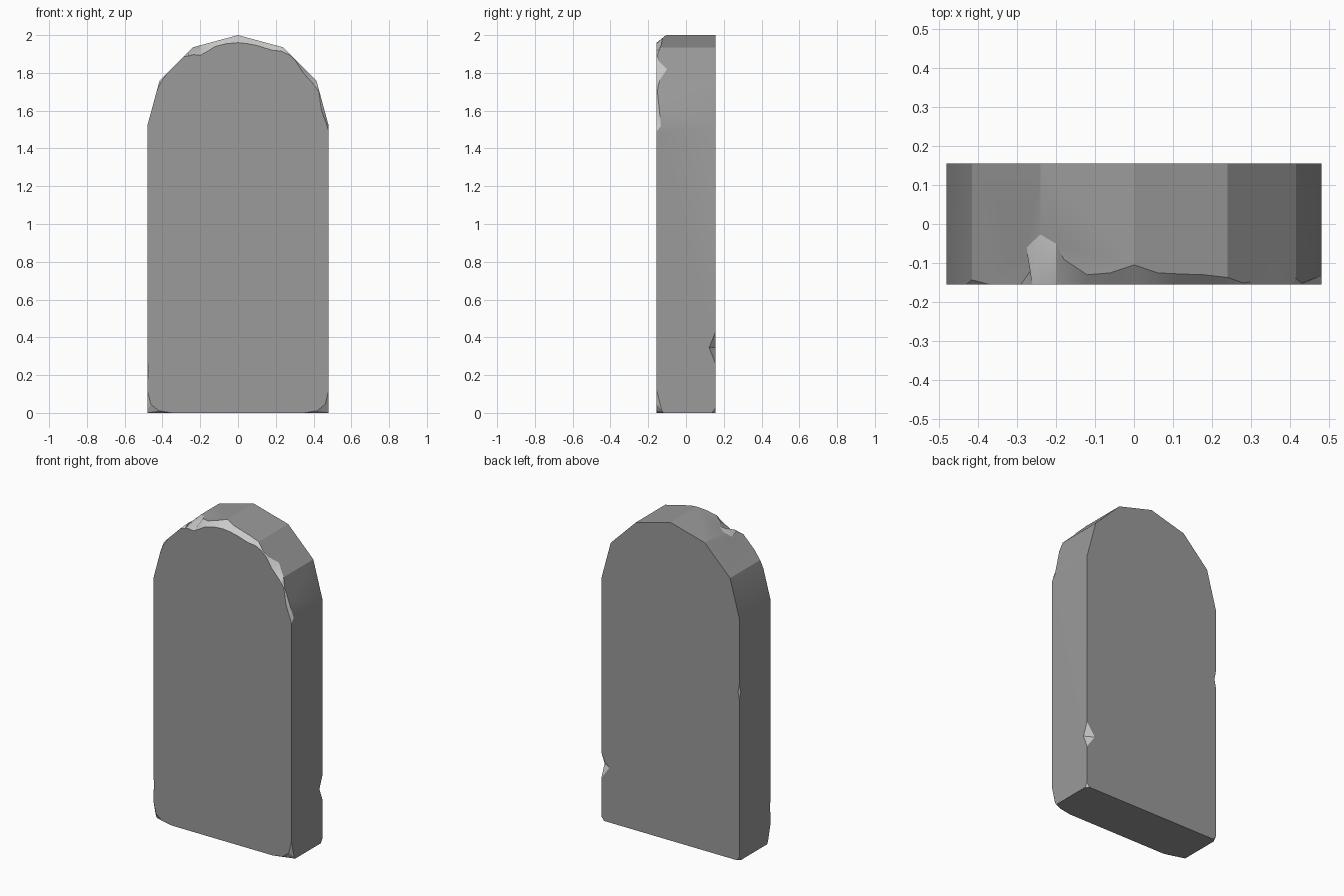
import bpy, bmesh, math
from mathutils import Vector

if "Cube" in bpy.data.objects:
    bpy.data.objects.remove(bpy.data.objects["Cube"])

D = 0.155
# Faceted arch outline, right to left
ARCH = [(0.48, 1.52), (0.415, 1.76), (0.24, 1.935), (0, 2.0),
        (-0.24, 1.935), (-0.415, 1.76), (-0.48, 1.52)]

# Chipped front rim: arch edge x and y, then front face x and z (None = unbroken edge)
CHIPS = [
    (0.48, -0.133, 0.468, 1.53), (0.455, -0.142, 0.442, 1.6), (0.43, -0.152, 0.428, 1.70),
    (0.415, -0.14, 0.405, 1.735), (0.355, -0.10, 0.345, 1.80), (0.31, -0.147, 0.305, 1.863),
    (0.28, -0.151, 0.275, 1.893), (0.24, -0.137, 0.23, 1.915), (0.18, -0.13, 0.18, 1.92),
    (0.12, -0.128, 0.10, 1.945), (0.06, -0.125, 0.05, 1.955), (0, -0.105, 0, 1.96),
    (-0.06, -0.125, -0.06, 1.955), (-0.12, -0.13, -0.12, 1.94), (-0.18, -0.09, -0.16, 1.915),
    (-0.20, -0.05, -0.20, 1.893), (-0.24, -0.027, -0.235, 1.897), (-0.275, -0.06, -0.26, 1.89),
    (-0.265, -0.12, -0.275, 1.888), (-0.29, -D, None, None), (-0.37, -D, None, None),
    (-0.415, -0.143, -0.41, 1.748), (-0.43, -D, None, None), (-0.48, -D, None, None),
]


def grey(name, value):
    mat = bpy.data.materials.new(name)
    mat.diffuse_color = (value, value, value, 1)
    mat.use_nodes = True
    mat.node_tree.nodes["Principled BSDF"].inputs["Base Color"].default_value = mat.diffuse_color
    return mat


weathered = grey("weathered_stone", 0.325)
broken = grey("broken_stone", 0.8)


def arch_z(x):
    for (x0, z0), (x1, z1) in zip(ARCH, ARCH[1:]):
        if x1 <= x <= x0:
            return z0 + (z1 - z0) * (x0 - x) / (x0 - x1)


# Slab: front face, chipped rim, arch facets, sides, base and back
bm = bmesh.new()
V = bm.verts.new
start = V((0.48, -D, 1.49))
edge, front = [start], [start]
corner_ids = []
corner_x = [p[0] for p in ARCH]
for ex, ey, fx, fz in CHIPS:
    if ex in corner_x:
        corner_ids.append(len(edge))
    e = V((ex, ey, arch_z(ex)))
    edge.append(e)
    front.append(e if fx is None else V((fx, -D, fz)))
back = [V((x, D, z)) for x, z in ARCH]
fr, fl = V((0.48, -D, 0)), V((-0.48, -D, 0))
br, bl = V((0.48, D, 0)), V((-0.48, D, 0))


def face(*verts, mat=0):
    unique = list(dict.fromkeys(verts))
    if len(unique) > 2:
        bm.faces.new(unique).material_index = mat


face(fr, *front, fl)
face(br, *back, bl)
face(fr, fl, bl, br)
face(fr, start, edge[1], back[0], br)
face(fl, edge[-1], back[-1], bl)
for i in range(len(edge) - 1):
    face(edge[i], edge[i + 1], front[i + 1], front[i], mat=1)
for k in range(6):
    a, b = corner_ids[k], corner_ids[k + 1]
    face(*edge[a:b + 1], back[k + 1], back[k])


# Worn bottom corners, planed off by reach along x, y and z
def plane_corner(sx, sy, rx, ry, rz):
    normal = Vector((sx / rx, sy / ry, -1 / rz))
    point = Vector((sx * (0.48 - rx), sy * D, 0))
    bmesh.ops.bisect_plane(bm, geom=bm.verts[:] + bm.edges[:] + bm.faces[:], dist=1e-6,
                           plane_co=point, plane_no=normal, clear_outer=True)
    fill = bmesh.ops.holes_fill(bm, edges=[e for e in bm.edges if e.is_boundary], sides=0)
    for f in fill["faces"]:
        f.material_index = 1


for side in (1, -1):
    for reach in ((0.075, 0.035, 0.06), (0.03, 0.03, 0.12), (0.13, 0.038, 0.022)):
        plane_corner(side, -1, *reach)
    plane_corner(side, 1, 0.018, 0.018, 0.025)
bmesh.ops.recalc_face_normals(bm, faces=bm.faces[:])
mesh = bpy.data.meshes.new("stone_slab")
bm.to_mesh(mesh)
bm.free()
mesh.materials.append(weathered)
mesh.materials.append(broken)
slab = bpy.data.objects.new("stone_slab", mesh)
bpy.context.collection.objects.link(slab)
bpy.context.view_layer.objects.active = slab
slab.select_set(True)


# Diamond notches knocked out of the back edges and front left edge
def notch(name, loc, size):
    cbm = bmesh.new()
    for axis in range(3):
        for s in (1, -1):
            co = Vector(loc)
            co[axis] += s * size[axis]
            cbm.verts.new(co)
    bmesh.ops.convex_hull(cbm, input=cbm.verts[:])
    bmesh.ops.recalc_face_normals(cbm, faces=cbm.faces[:])
    for f in cbm.faces:
        f.material_index = 1
    cmesh = bpy.data.meshes.new(name)
    cbm.to_mesh(cmesh)
    cbm.free()
    cmesh.materials.append(weathered)
    cmesh.materials.append(broken)
    cutter = bpy.data.objects.new(name, cmesh)
    cutter.hide_render = True
    bpy.context.collection.objects.link(cutter)
    mod = slab.modifiers.new(name, 'BOOLEAN')
    mod.operation = 'DIFFERENCE'
    mod.solver = 'EXACT'
    mod.object = cutter
    bpy.context.view_layer.update()
    bpy.ops.object.modifier_apply(modifier=name)
    bpy.data.objects.remove(cutter)


notch("notch_back_right", (0.481, 0.156, 0.345), (0.06, 0.034, 0.085))
notch("notch_back_left", (-0.481, 0.156, 1.06), (0.012, 0.016, 0.06))
notch("notch_front_left", (-0.482, -0.156, 0.22), (0.008, 0.01, 0.11))

# Soft shading across shallow facets only
bpy.ops.object.shade_smooth_by_angle(angle=math.radians(25))
